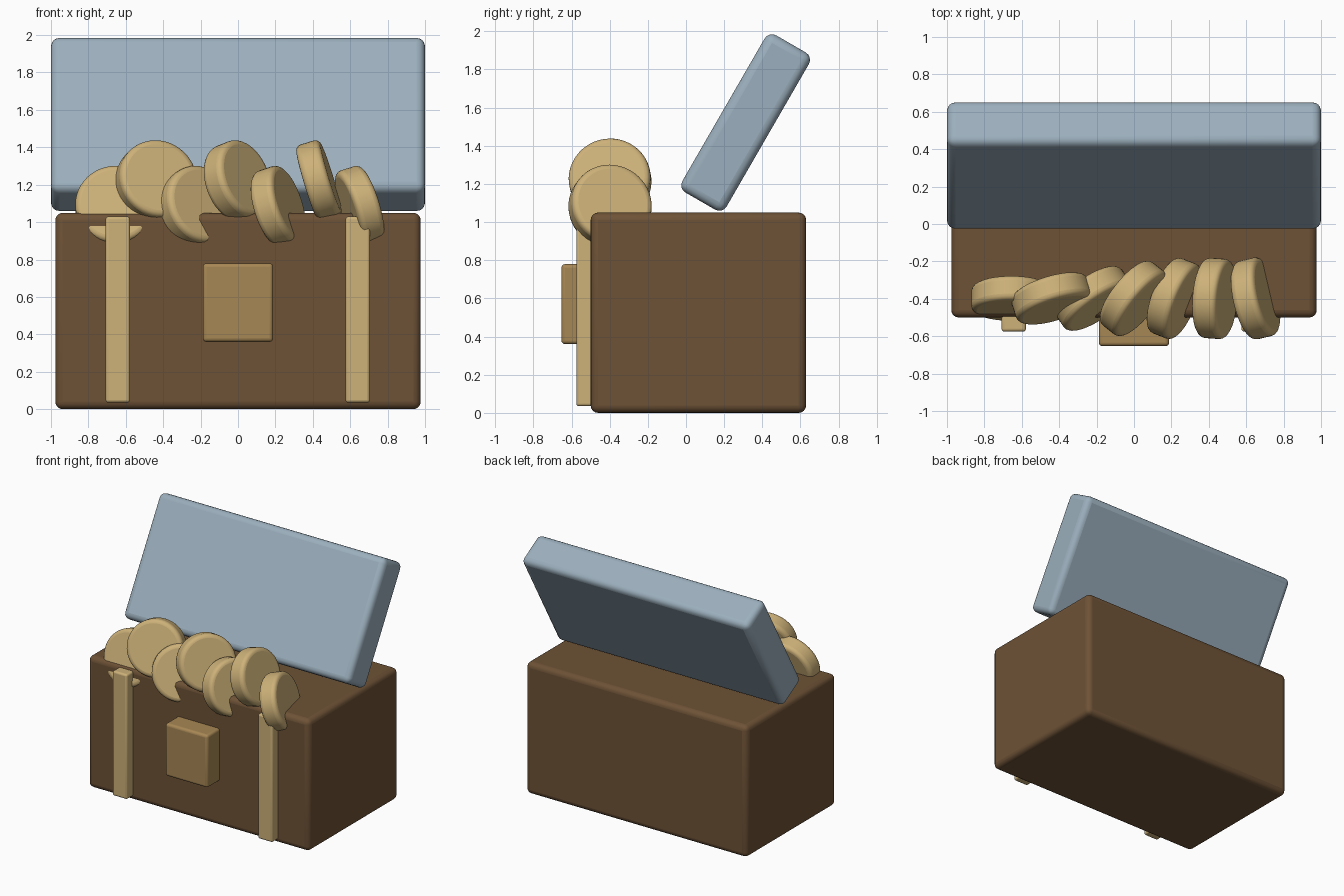
import bpy
import math
from mathutils import Matrix

if "Cube" in bpy.data.objects:
    bpy.data.objects.remove(bpy.data.objects["Cube"])


def material(name, rgb):
    m = bpy.data.materials.new(name)
    m.diffuse_color = (*rgb, 1.0)
    m.use_nodes = True
    m.node_tree.nodes["Principled BSDF"].inputs["Base Color"].default_value = m.diffuse_color
    return m


WOOD = material("brown wood", (0.155, 0.084, 0.037))
SLATE = material("blue grey lid", (0.33, 0.43, 0.51))
GOLD = material("pale gold", (0.61, 0.44, 0.19))
BRASS = material("dull brass", (0.39, 0.245, 0.09))


def finish(ob, name, mat, radius, segments=4):
    """Name, colour, round the edges and smooth."""
    ob.name = name
    ob.data.materials.append(mat)
    bev = ob.modifiers.new("rounded edges", 'BEVEL')
    bev.width = radius
    bev.segments = segments
    bev.limit_method = 'ANGLE'
    bev.angle_limit = math.radians(40)
    bpy.ops.object.shade_smooth_by_angle(angle=math.radians(35))
    return ob


def box(name, lo, hi, mat, radius, tilt=0.0):
    """Rounded box between two corners, tilted about x through its centre."""
    bpy.ops.mesh.primitive_cube_add(size=1)
    ob = bpy.context.object
    size = [b - a for a, b in zip(lo, hi)]
    ob.data.transform(Matrix.Diagonal((*size, 1)))
    ob.location = [(a + b) / 2 for a, b in zip(lo, hi)]
    ob.rotation_euler.x = math.radians(tilt)
    return finish(ob, name, mat, radius)


# Chest body
box("chest_body", (-0.977, -0.5, 0.0), (0.977, 0.63, 1.05), WOOD, 0.04)

# Open lid, leaning back
cy, cz, length, thick = 0.3125, 1.522, 0.951, 0.268
box("lid", (-1.0, cy - length / 2, cz - thick / 2),
    (1.0, cy + length / 2, cz + thick / 2), SLATE, 0.045, tilt=60)

# Front straps
for side, x in (("left", -0.643), ("right", 0.64)):
    box("strap_" + side, (x - 0.065, -0.575, 0.035), (x + 0.065, -0.42, 1.03), GOLD, 0.015)

# Lock plate
box("lock", (-0.188, -0.653, 0.36), (0.188, -0.46, 0.78), BRASS, 0.02)

# Row of coins, each turned a little further than the last
for i in range(7):
    bpy.ops.mesh.primitive_cylinder_add(vertices=48, radius=0.215, depth=0.135)
    coin = bpy.context.object
    coin.location = (-0.655 + 0.2175 * i, -0.398, 1.22 if i % 2 else 1.083)
    coin.rotation_euler = (math.radians(90 - 17), 0, 0.3 * i)
    finish(coin, "coin_%d" % (i + 1), GOLD, 0.03)
